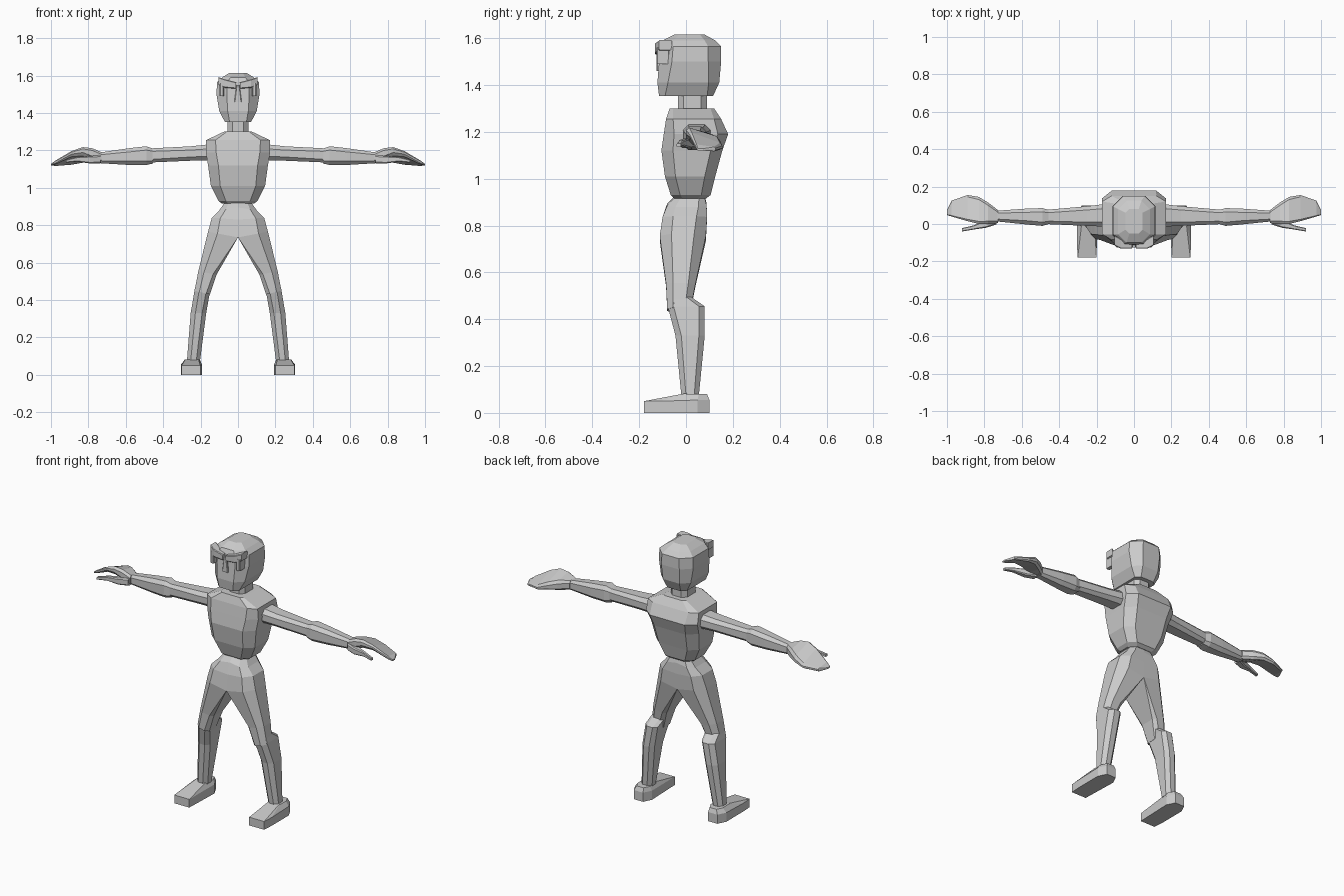
import bpy, bmesh

grey = bpy.data.materials.new("plain_grey")
grey.diffuse_color = (0.6, 0.6, 0.6, 1)


def section(u0, u1, v0, v1, ci, co, k=1.0):
    """Chamfered rectangle: ci / co cut the low-u / high-u corners, k scales the cut in v."""
    a, b = ci * k, co * k
    return [(u0 + ci, v0), (u1 - co, v0), (u1, v0 + b), (u1, v1 - b),
            (u1 - co, v1), (u0 + ci, v1), (u0, v1 - a), (u0, v0 + a)]


def level(x0, x1, y0, y1, z0, z1=None, ci=0.02, co=0.02, k=1.0):
    """Ring across the body; height runs from z0 at x0 to z1 at x1."""
    z1 = z0 if z1 is None else z1
    return [(x, y, z0 + (z1 - z0) * (x - x0) / (x1 - x0))
            for x, y in section(x0, x1, y0, y1, ci, co, k)]


def across(x, y0, y1, z0, z1, c=0.015, drop=0.0):
    """Ring across an arm; the rear edge is lowered by drop."""
    return [(x, y, z - drop * (y - y0) / (y1 - y0))
            for y, z in section(y0, y1, z0, z1, c, c)]


def loft(name, rings, mirror=False):
    bm = bmesh.new()
    loops = [[bm.verts.new(p) for p in r] for r in rings]
    for a, b in zip(loops, loops[1:]):
        for i in range(len(a)):
            j = (i + 1) % len(a)
            bm.faces.new((a[i], a[j], b[j], b[i]))
    bm.faces.new(loops[0][::-1])
    bm.faces.new(loops[-1])
    bmesh.ops.remove_doubles(bm, verts=bm.verts, dist=0.0005)
    # open the seam on the centre plane of mirrored parts
    seam = [f for f in bm.faces if all(abs(v.co.x) < 1e-4 for v in f.verts)]
    bmesh.ops.delete(bm, geom=seam, context='FACES')
    bmesh.ops.recalc_face_normals(bm, faces=bm.faces)
    me = bpy.data.meshes.new(name)
    bm.to_mesh(me)
    bm.free()
    me.materials.append(grey)
    ob = bpy.data.objects.new(name, me)
    bpy.context.collection.objects.link(ob)
    if mirror:
        m = ob.modifiers.new("mirror", 'MIRROR')
        m.use_clip = True
    return ob


def body(w, y0, y1, z, c, k=1.0):
    return level(-w, w, y0, y1, z, ci=c, co=c, k=k)


# Torso
loft("torso", [
    body(0.085, -0.05, 0.085, 0.915, 0.035),
    body(0.105, -0.065, 0.105, 0.93, 0.04),
    body(0.145, -0.09, 0.125, 1.01, 0.05, 0.9),
    body(0.16, -0.105, 0.155, 1.12, 0.055, 0.9),
    body(0.172, -0.095, 0.18, 1.19, 0.055, 0.8),
    body(0.17, -0.085, 0.15, 1.255, 0.05, 0.6),
    body(0.075, -0.07, 0.12, 1.30, 0.015)])

# Neck and head
loft("neck", [body(0.055, -0.035, 0.09, z, 0.025) for z in (1.28, 1.38)])
loft("head", [
    level(-0.07, 0.07, -0.115, 0.115, 1.352, ci=0.025, co=0.025),
    body(0.1, -0.122, 0.142, 1.41, 0.045),
    body(0.115, -0.115, 0.15, 1.50, 0.055),
    body(0.112, -0.11, 0.149, 1.565, 0.055),
    body(0.085, -0.1, 0.125, 1.59, 0.045),
    body(0.045, -0.05, 0.08, 1.615, 0.02)])

# Brow bars with raised outer ends, and nose wedge
loft("brow", [across(0.01, -0.132, -0.09, 1.53, 1.565, 0.004),
              across(0.07, -0.132, -0.08, 1.535, 1.58, 0.004),
              across(0.105, -0.115, -0.06, 1.55, 1.592, 0.004)], True)
loft("brow_end", [level(0.075, 0.098, -0.125, -0.07, z, ci=0.004, co=0.004)
                  for z in (1.49, 1.56)], True)
loft("nose", [body(0.02, -0.126, -0.08, 1.46, 0.004),
              body(0.008, -0.125, -0.08, 1.55, 0.003)])

# Hips and thighs as one form
loft("hips_and_thighs", [
    level(0, 0.075, -0.05, 0.08, 0.925, 0.915, 0, 0.025),
    level(0, 0.1, -0.08, 0.088, 0.895, 0.88, 0, 0.035),
    level(0, 0.14, -0.1, 0.09, 0.83, 0.84, 0, 0.045),
    level(0, 0.16, -0.112, 0.085, 0.735, 0.765, 0, 0.05),
    level(0.115, 0.212, -0.085, 0.04, 0.535, 0.555, 0.018, 0.03),
    level(0.15, 0.232, -0.08, 0.02, 0.43, 0.45, 0.02, 0.025)], True)

# Lower legs with stepped calf
loft("lower_leg", [
    level(0.135, 0.222, -0.07, 0.015, 0.50, 0.50, 0.02, 0.02),
    level(0.148, 0.232, -0.078, 0.08, 0.455, 0.455, 0.02, 0.025),
    level(0.17, 0.253, -0.045, 0.08, 0.33, 0.33, 0.022, 0.025),
    level(0.203, 0.273, -0.02, 0.055, 0.075, 0.075, 0.02, 0.02)], True)

# Feet: wedge with cut heel corners
foot = []
for x0, x1, y0, y1, zf, zb, c in ((0.193, 0.305, -0.18, 0.10, 0.0, 0.0, 0.025),
                                  (0.193, 0.305, -0.18, 0.10, 0.05, 0.055, 0.025),
                                  (0.203, 0.285, -0.01, 0.09, 0.082, 0.08, 0.018)):
    foot.append([(x0 + 0.008, y0, zf), (x1 - 0.004, y0, zf), (x1, y0 + 0.07 * (zf < 0.06), zf),
                 (x1, y1 - 2 * c, zb), (x1 - c, y1, zb), (x0 + c, y1, zb), (x0, y1 - 2 * c, zb)])
loft("foot", foot, True)

# Upper arms and forearms
loft("upper_arm", [across(0.13, -0.015, 0.11, 1.145, 1.235, 0.025),
                   across(0.25, -0.01, 0.095, 1.145, 1.222, 0.02),
                   across(0.48, 0.0, 0.075, 1.135, 1.21, 0.016)], True)
loft("forearm", [across(0.455, 0.0, 0.075, 1.13, 1.21),
                 across(0.49, -0.01, 0.085, 1.122, 1.222, 0.02),
                 across(0.58, -0.002, 0.082, 1.122, 1.212, 0.02),
                 across(0.745, 0.015, 0.07, 1.132, 1.188, 0.012)], True)

# Curved hands and thumbs
loft("hand", [across(0.728, 0.005, 0.075, 1.135, 1.19, 0.012),
              across(0.78, 0.0, 0.115, 1.155, 1.215, 0.015, 0.025),
              across(0.83, 0.0, 0.145, 1.175, 1.222, 0.014, 0.045),
              across(0.89, 0.015, 0.155, 1.17, 1.2, 0.01, 0.05),
              across(0.975, 0.04, 0.125, 1.128, 1.147, 0.005, 0.012),
              across(1.0, 0.048, 0.075, 1.12, 1.128, 0.003)], True)
loft("thumb", [across(0.735, -0.002, 0.05, 1.13, 1.175, 0.008),
               across(0.79, -0.02, 0.02, 1.13, 1.17, 0.006),
               across(0.86, -0.03, -0.008, 1.14, 1.165, 0.004),
               across(0.92, -0.04, -0.022, 1.135, 1.15, 0.003)], True)
